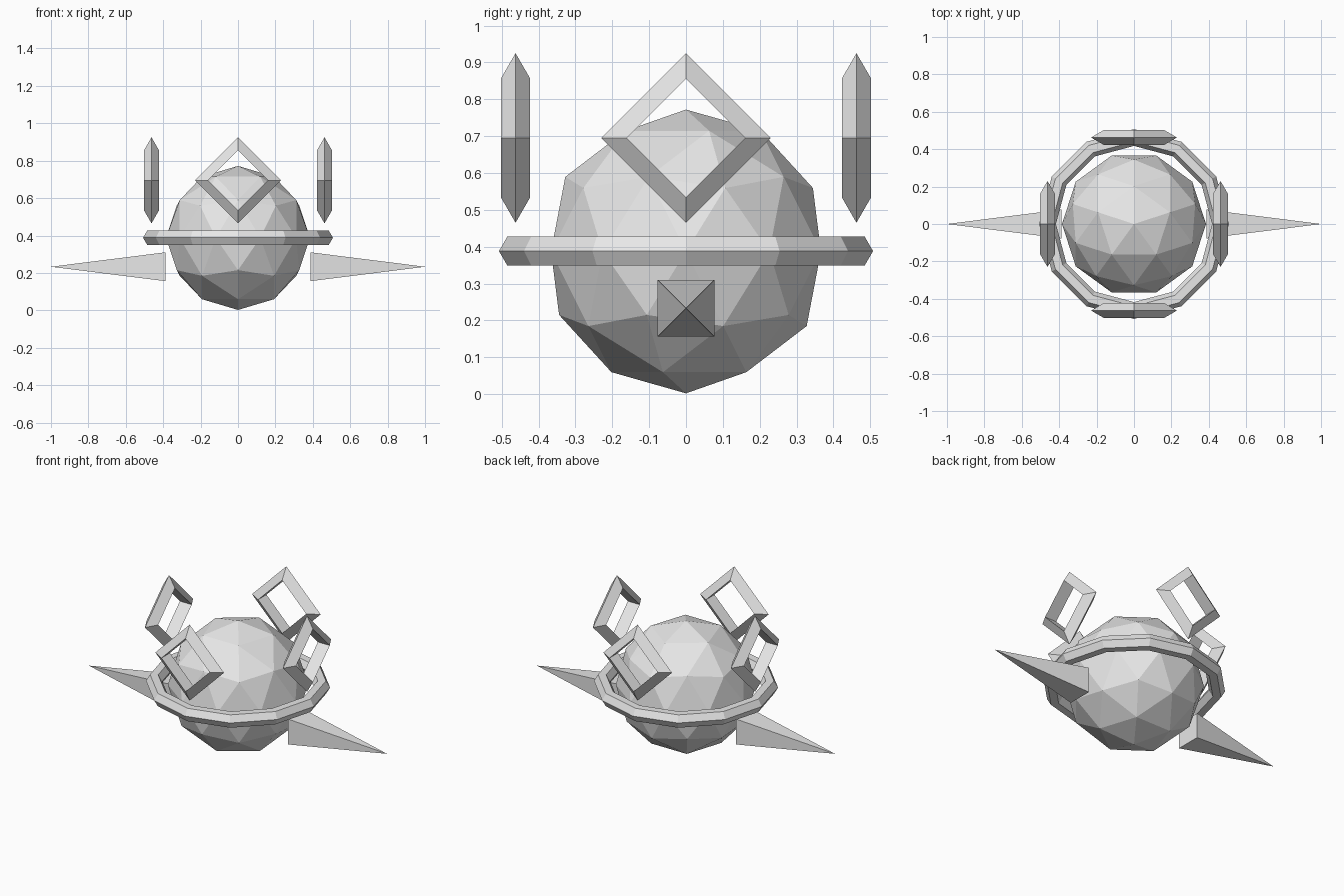
import bpy, bmesh
from math import sin, cos, pi
from mathutils import Matrix, Vector

if "Cube" in bpy.data.objects:
    bpy.data.objects.remove(bpy.data.objects["Cube"])

grey = bpy.data.materials.new("plain grey")
grey.diffuse_color = (0.8, 0.8, 0.8, 1)
grey.use_nodes = True
grey.node_tree.nodes["Principled BSDF"].inputs["Base Color"].default_value = grey.diffuse_color

CENTRE_Z = 0.387
RING_R = 0.4625


def finish(name, bm, matrix):
    bmesh.ops.transform(bm, matrix=matrix, verts=bm.verts)
    bmesh.ops.recalc_face_normals(bm, faces=bm.faces)
    mesh = bpy.data.meshes.new(name)
    bm.to_mesh(mesh)
    bm.free()
    mesh.materials.append(grey)
    obj = bpy.data.objects.new(name, mesh)
    bpy.context.collection.objects.link(obj)
    return obj


def torus(name, major, minor, segments, sides, matrix):
    """Flat-faced torus around local z, with a section corner pointing outward."""
    bm = bmesh.new()
    loops = []
    for i in range(segments):
        a = 2 * pi * i / segments
        loop = []
        for j in range(sides):
            b = 2 * pi * j / sides
            r = major + minor * cos(b)
            loop.append(bm.verts.new((r * cos(a), r * sin(a), minor * sin(b))))
        loops.append(loop)
    for i in range(segments):
        p, q = loops[i], loops[(i + 1) % segments]
        for j in range(sides):
            k = (j + 1) % sides
            bm.faces.new((p[j], q[j], q[k], p[k]))
    return finish(name, bm, matrix)


# Faceted body
bm = bmesh.new()
bmesh.ops.create_icosphere(bm, subdivisions=2, radius=0.385)
finish("body", bm, Matrix.Translation((0, 0, CENTRE_Z)) @ Matrix.Rotation(pi / 2, 4, 'Z'))

# Hexagonal-section belt ring
torus("belt_ring", RING_R, 0.045, 12, 6, Matrix.Translation((0, 0, CENTRE_Z + 0.001)))

# Four upright diamond frames above the belt
for i, side in enumerate(("front", "right", "back", "left")):
    turn = Matrix.Rotation(i * pi / 2, 4, 'Z')
    place = Matrix.Translation((0, -RING_R, 0.695))
    torus(side + "_diamond_frame", 0.184, 0.046, 4, 3,
          turn @ place @ Matrix.Rotation(pi / 2, 4, 'X'))

# Two square spikes pointing sideways
for s, side in ((1, "right"), (-1, "left")):
    bm = bmesh.new()
    h = 0.077
    base = [bm.verts.new((s * 0.388, y * h, z * h))
            for y, z in ((-1, -1), (1, -1), (1, 1), (-1, 1))]
    tip = bm.verts.new((s * 1.0, 0, 0))
    bm.faces.new(base)
    for j in range(4):
        bm.faces.new((base[j], base[(j + 1) % 4], tip))
    finish(side + "_spike", bm, Matrix.Translation((0, 0, 0.233)))
